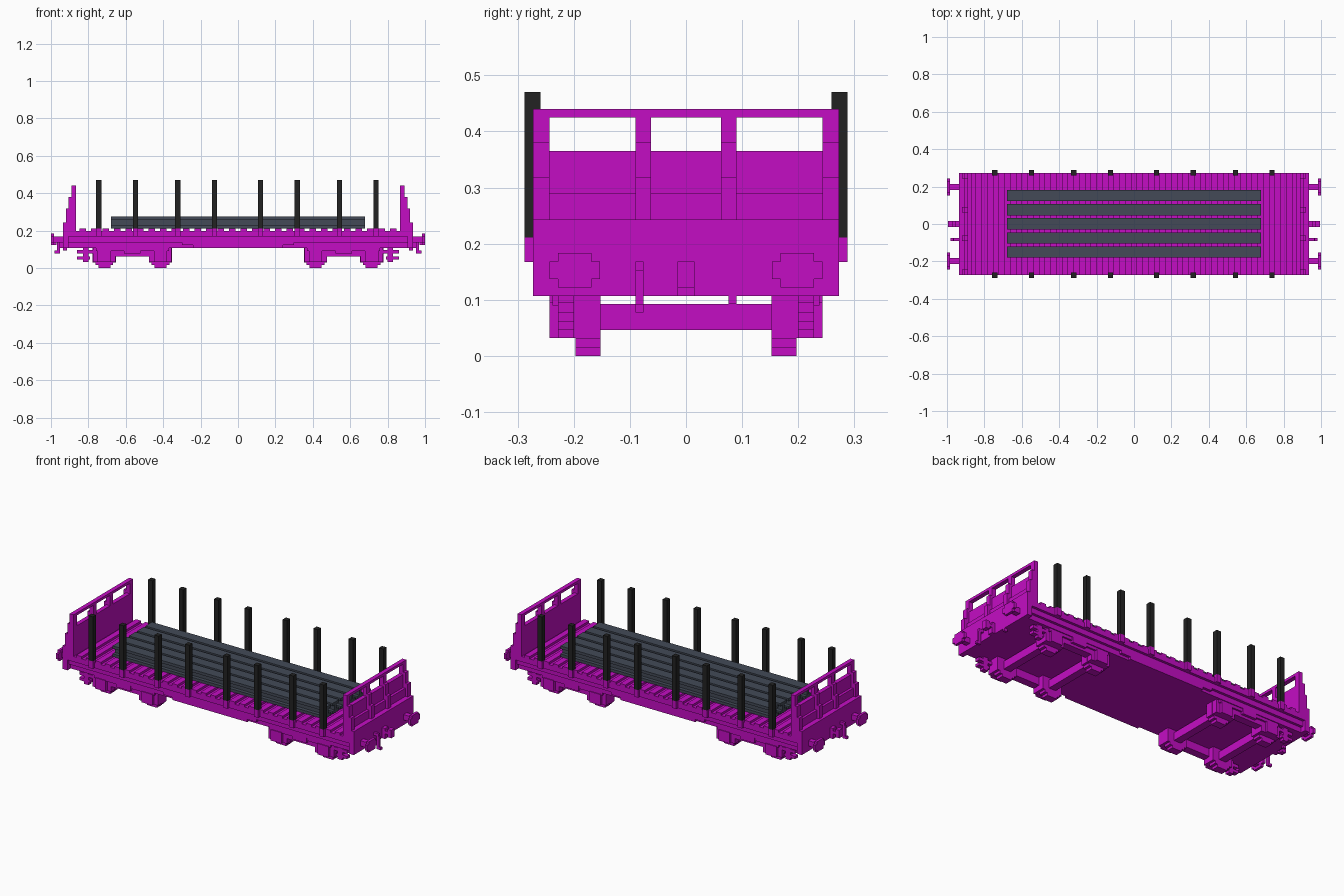
import bpy, bmesh

cube = bpy.data.objects.get("Cube")
if cube:
    bpy.data.objects.remove(cube, do_unlink=True)


def material(name, rgb):
    m = bpy.data.materials.new(name)
    m.use_nodes = True
    m.diffuse_color = (*rgb, 1)
    b = m.node_tree.nodes["Principled BSDF"]
    b.inputs["Base Color"].default_value = (*rgb, 1)
    b.inputs["Roughness"].default_value = 0.8
    return m


MAGENTA = material("magenta", (0.55, 0.004, 0.55))
BLACK = material("black", (0.016, 0.016, 0.016))
SLATE = material("slate grey", (0.056, 0.068, 0.095))


def part(name, boxes, mat, mirror_x=False, mirror_y=False):
    """One object from boxes given as (x0, x1, y0, y1, z0, z1), optionally mirrored."""
    bm = bmesh.new()
    for sx in ((1, -1) if mirror_x else (1,)):
        for sy in ((1, -1) if mirror_y else (1,)):
            for x0, x1, y0, y1, z0, z1 in boxes:
                verts = bmesh.ops.create_cube(bm, size=1)["verts"]
                for v in verts:
                    v.co.x = sx * ((x0 + x1) / 2 + v.co.x * (x1 - x0))
                    v.co.y = sy * ((y0 + y1) / 2 + v.co.y * (y1 - y0))
                    v.co.z = (z0 + z1) / 2 + v.co.z * (z1 - z0)
    bmesh.ops.recalc_face_normals(bm, faces=bm.faces)
    me = bpy.data.meshes.new(name)
    bm.to_mesh(me)
    bm.free()
    me.materials.append(mat)
    ob = bpy.data.objects.new(name, me)
    bpy.context.collection.objects.link(ob)
    return ob


# Wagon floor and underframe
part("deck", [(-0.935, 0.935, -0.273, 0.273, 0.167, 0.198)], MAGENTA)
part("underframe", [(-0.91, 0.91, -0.243, 0.243, 0.107, 0.167)], MAGENTA)
part("side_sill", [
    (-0.905, 0.905, 0.24, 0.258, 0.137, 0.167),
    (-0.30, 0.30, 0.24, 0.258, 0.122, 0.137),
    (-0.24, 0.24, 0.24, 0.258, 0.107, 0.122),
], MAGENTA, mirror_y=True)
part("end_beam", [(0.905, 0.935, -0.273, 0.273, 0.107, 0.2)], MAGENTA, mirror_x=True)

# Raised floor planks
planks = []
for i in range(28):
    x = -0.83 + i * 1.66 / 27
    planks.append((x - 0.017, x + 0.017, -0.273, 0.273, 0.196, 0.211))
part("deck_planks", planks, MAGENTA)

# End walls: sheet with three openings, stepped ribs on the outside
wall = [(0.865, 0.89, -0.273, 0.273, 0.198, 0.365),
        (0.865, 0.89, -0.273, 0.273, 0.425, 0.44),
        (0.89, 0.905, -0.273, 0.273, 0.198, 0.29),
        (0.89, 0.935, -0.273, 0.273, 0.198, 0.243)]
ribs = []
for y0, y1 in ((0.243, 0.273), (0.062, 0.09), (-0.09, -0.062), (-0.273, -0.243)):
    wall.append((0.865, 0.89, y0, y1, 0.36, 0.43))
    ribs += [(0.888, 0.905, y0, y1, 0.24, 0.38),
             (0.903, 0.92, y0, y1, 0.24, 0.318)]
part("end_wall", wall, MAGENTA, mirror_x=True)
part("end_wall_ribs", ribs, MAGENTA, mirror_x=True)

# Buffers with cross-shaped heads
part("buffers", [
    (0.93, 0.987, 0.183, 0.213, 0.137, 0.168),
    (0.985, 1.0, 0.153, 0.243, 0.137, 0.168),
    (0.985, 1.0, 0.168, 0.228, 0.122, 0.183),
], MAGENTA, mirror_x=True, mirror_y=True)

# Coupling hook, hose and small hanger
part("coupling", [
    (0.93, 0.985, -0.015, 0.015, 0.137, 0.153),
    (0.93, 0.955, -0.015, 0.015, 0.107, 0.168),
    (0.97, 0.995, -0.015, 0.015, 0.122, 0.168),
], MAGENTA, mirror_x=True)
part("brake_hose", [
    (0.93, 0.965, -0.09, -0.076, 0.152, 0.168),
    (0.953, 0.968, -0.09, -0.076, 0.09, 0.152),
    (0.953, 0.98, -0.09, -0.076, 0.077, 0.092),
], MAGENTA, mirror_x=True)
part("hose_hanger", [(0.915, 0.935, 0.076, 0.09, 0.092, 0.11)], MAGENTA, mirror_x=True)

# Bogies: side frames, axle boxes, stepped wheels and axles
frame = [(0.47, 0.66, 0.183, 0.228, 0.062, 0.107),
         (0.52, 0.61, 0.183, 0.243, 0.077, 0.137),
         (0.37, 0.76, 0.183, 0.238, 0.09, 0.11),
         (0.79, 0.86, 0.2, 0.228, 0.046, 0.062),
         (0.77, 0.86, 0.2, 0.228, 0.077, 0.095),
         (0.80, 0.83, 0.2, 0.228, 0.032, 0.107)]
wheels, axles = [], []
for c in (0.415, 0.715):
    frame += [(c - 0.06, c + 0.06, 0.19, 0.228, 0.032, 0.107),
              (c - 0.035, c + 0.035, 0.22, 0.243, 0.032, 0.095)]
    wheels += [(c - 0.062, c + 0.062, 0.152, 0.197, 0.03, 0.107),
               (c - 0.048, c + 0.048, 0.152, 0.197, 0.015, 0.03),
               (c - 0.032, c + 0.032, 0.152, 0.197, 0.0, 0.015)]
    axles.append((c - 0.022, c + 0.022, -0.16, 0.16, 0.046, 0.092))
part("bogie_frames", frame, MAGENTA, mirror_x=True, mirror_y=True)
part("wheels", wheels, MAGENTA, mirror_x=True, mirror_y=True)
part("axles", axles, MAGENTA, mirror_x=True)

# Side stakes in their sockets
xs = (-0.745, -0.548, -0.322, -0.125, 0.12, 0.317, 0.543, 0.738)
part("stakes", [(x - 0.014, x + 0.014, 0.259, 0.288, 0.211, 0.47) for x in xs],
     BLACK, mirror_y=True)
part("stake_sockets", [(x - 0.014, x + 0.014, 0.265, 0.288, 0.167, 0.211) for x in xs],
     MAGENTA, mirror_y=True)

# Load of five steel girders with top and bottom flanges
beams = []
for i in range(5):
    y = -0.15 + i * 0.0755
    beams += [(-0.68, 0.68, y - 0.03, y + 0.03, 0.258, 0.274),
              (-0.68, 0.68, y - 0.009, y + 0.009, 0.226, 0.26),
              (-0.68, 0.68, y - 0.03, y + 0.03, 0.2115, 0.228)]
part("girder_load", beams, SLATE)
